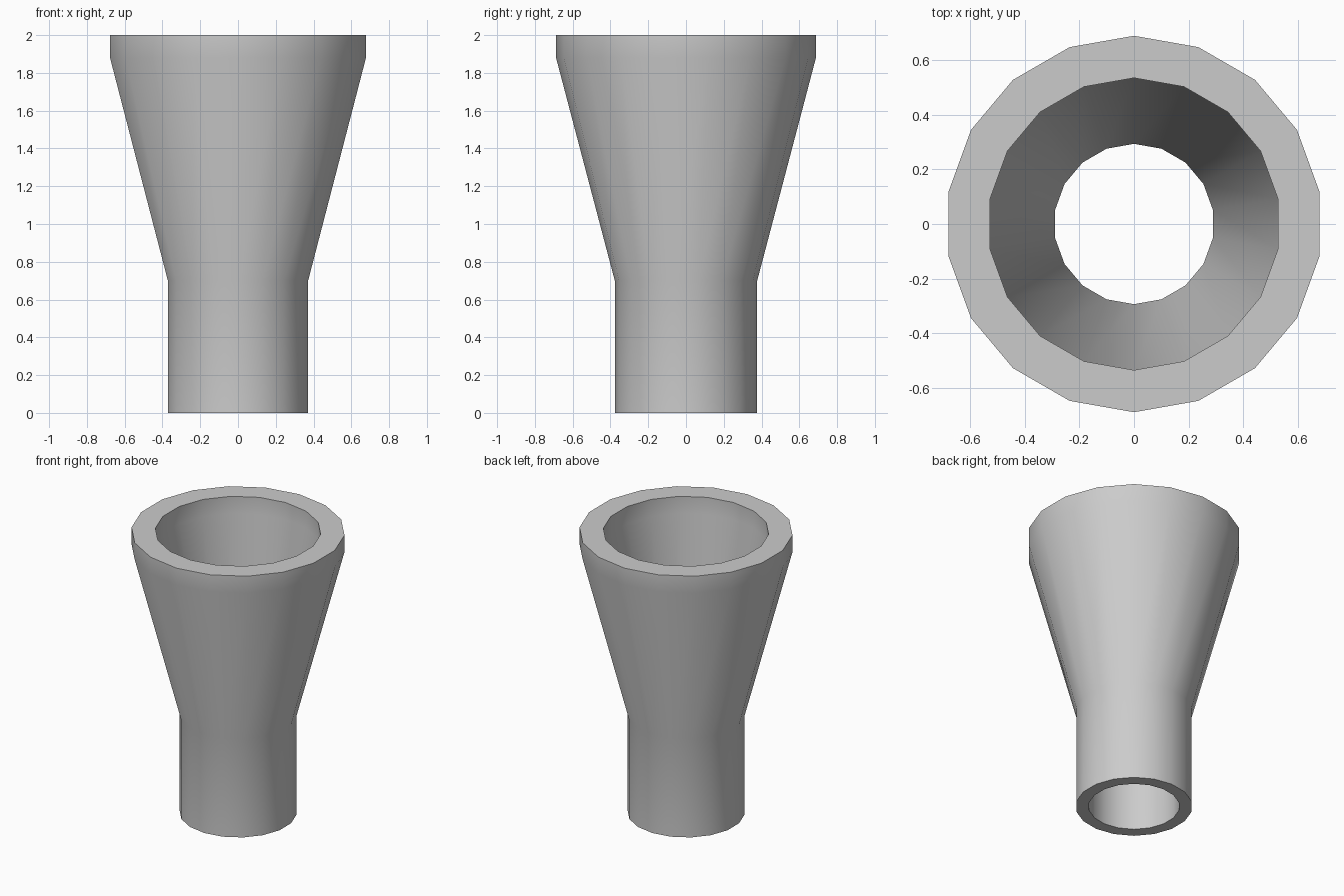
import bpy, bmesh
from math import sin, cos, pi, radians

if "Cube" in bpy.data.objects:
    bpy.data.objects.remove(bpy.data.objects["Cube"])

SIDES = 18
# Closed wall profile (radius, height): outside going up, then inside going down
PROFILE = [(0.377, 0.0), (0.377, 0.70), (0.688, 1.88), (0.688, 2.0),
           (0.534, 2.0), (0.534, 1.88), (0.293, 0.70), (0.293, 0.0)]

# Revolve the profile around z, with a corner on the y axis
bm = bmesh.new()
rings = []
for i in range(SIDES):
    a = pi / 2 + 2 * pi * i / SIDES
    rings.append([bm.verts.new((r * cos(a), r * sin(a), z)) for r, z in PROFILE])
for i in range(SIDES):
    a, b = rings[i], rings[(i + 1) % SIDES]
    for j in range(len(PROFILE)):
        k = (j + 1) % len(PROFILE)
        bm.faces.new((a[j], b[j], b[k], a[k]))
bmesh.ops.recalc_face_normals(bm, faces=bm.faces)

mesh = bpy.data.meshes.new("flared_tube")
bm.to_mesh(mesh)
bm.free()
tube = bpy.data.objects.new("flared_tube", mesh)
bpy.context.collection.objects.link(tube)

# Smooth walls, sharp rims
bpy.context.view_layer.objects.active = tube
tube.select_set(True)
bpy.ops.object.shade_smooth_by_angle(angle=radians(30))
